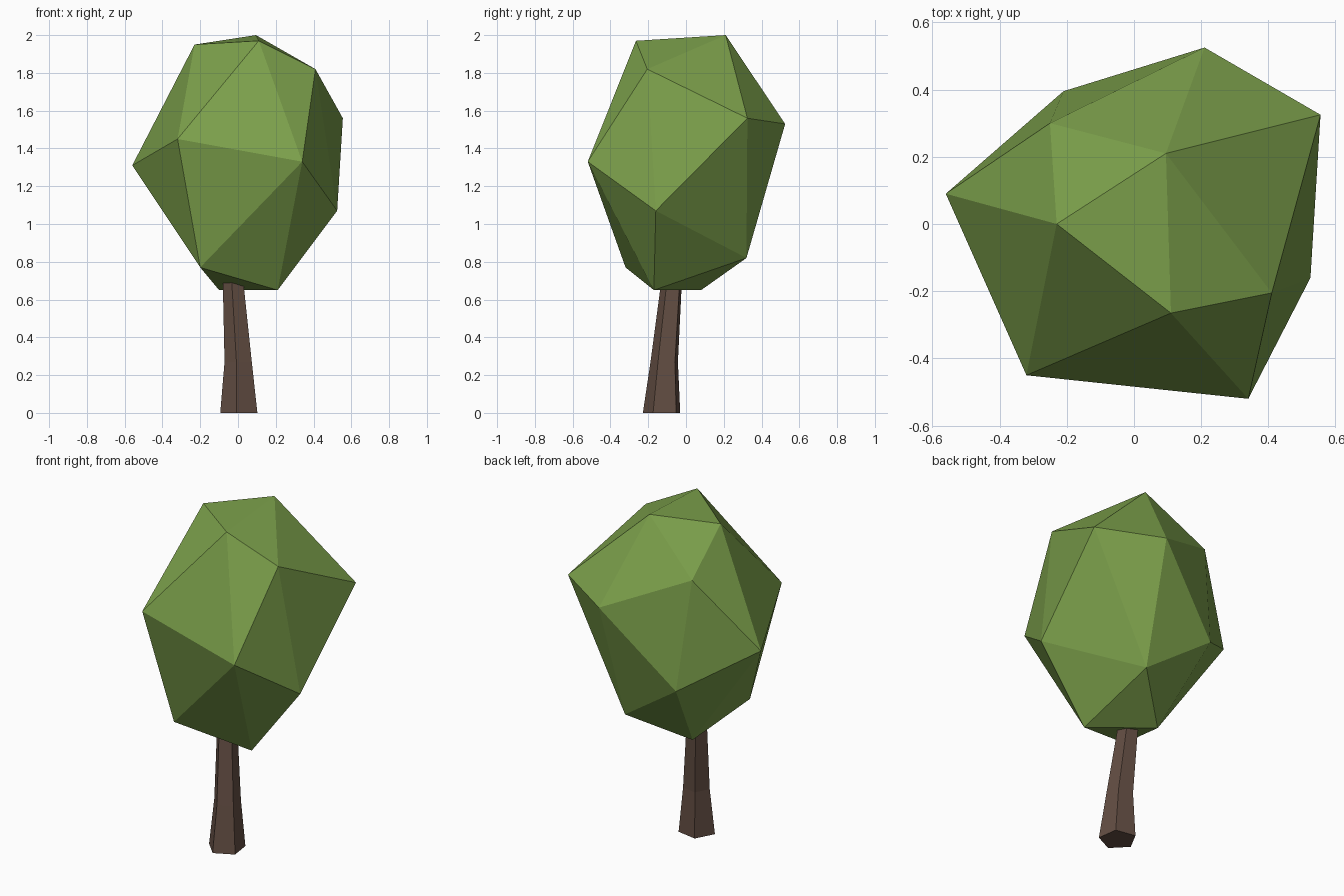
import bpy, bmesh, math

if "Cube" in bpy.data.objects:
    bpy.data.objects.remove(bpy.data.objects["Cube"])


def material(name, rgb):
    m = bpy.data.materials.new(name)
    m.diffuse_color = (*rgb, 1.0)
    m.use_nodes = True
    m.node_tree.nodes["Principled BSDF"].inputs["Base Color"].default_value = m.diffuse_color
    return m


def finish(bm, name, mat):
    bmesh.ops.recalc_face_normals(bm, faces=bm.faces[:])
    me = bpy.data.meshes.new(name)
    bm.to_mesh(me)
    bm.free()
    me.materials.append(mat)
    ob = bpy.data.objects.new(name, me)
    bpy.context.collection.objects.link(ob)
    return ob


leaf = material("leaf green", (0.20, 0.35, 0.07))
bark = material("bark brown", (0.125, 0.076, 0.056))

# Crown: faceted boulder shape, the hull of a few corner points
corners = [
    (0.095, 0.21, 2.00), (0.11, -0.265, 1.97), (-0.23, 0.0, 1.95),    # top
    (0.41, -0.205, 1.82), (-0.25, 0.30, 1.73),                        # shoulders
    (0.555, 0.325, 1.56), (0.21, 0.525, 1.53), (-0.32, -0.45, 1.45),  # middle
    (0.34, -0.52, 1.33), (-0.56, 0.09, 1.31),
    (-0.21, 0.395, 1.09), (0.525, -0.16, 1.07),
    (0.18, 0.32, 0.82), (-0.20, -0.32, 0.77),                         # underside
    (-0.10, 0.08, 0.65), (0.21, -0.17, 0.65),
]
bm = bmesh.new()
for c in corners:
    bm.verts.new(c)
bmesh.ops.convex_hull(bm, input=bm.verts[:])
finish(bm, "crown", leaf)

# Trunk: five-sided rings, leaning and tapering into the crown (x, y, z, radius)
rings = [(0.01, -0.125, 0.0, 0.105), (0.005, -0.112, 0.27, 0.077), (-0.026, -0.07, 0.74, 0.056)]
bm = bmesh.new()
loops = []
for x, y, z, r in rings:
    angles = [math.radians(-100 + 72 * i) for i in range(5)]
    loops.append([bm.verts.new((x + r * math.cos(a), y + r * math.sin(a), z)) for a in angles])
for low, high in zip(loops, loops[1:]):
    for i in range(5):
        j = (i + 1) % 5
        bm.faces.new((low[i], low[j], high[j], high[i]))
bm.faces.new(loops[0])
bm.faces.new(loops[-1])
finish(bm, "trunk", bark)
